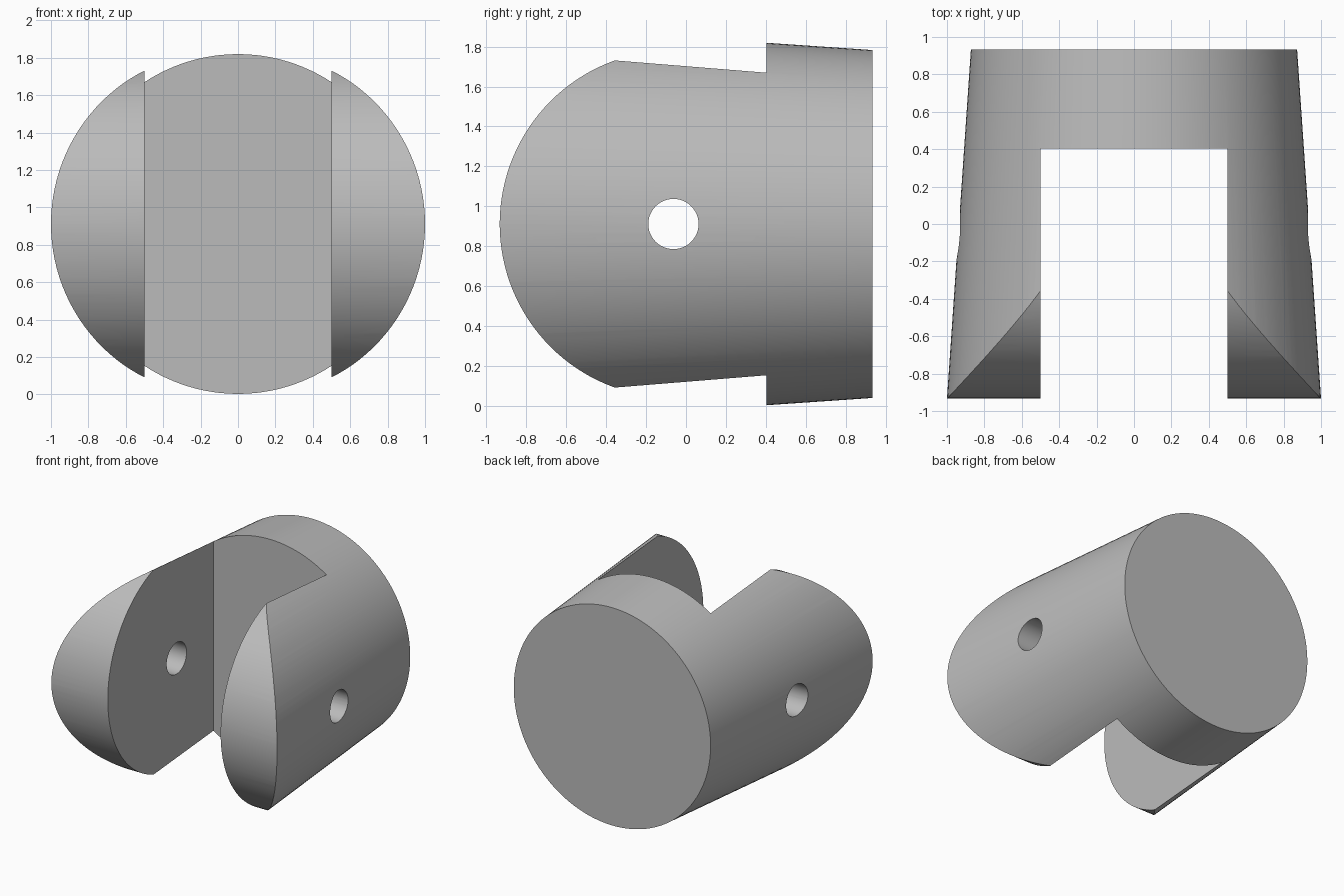
import bpy, bmesh, math
from mathutils import Matrix

if "Cube" in bpy.data.objects:
    bpy.data.objects.remove(bpy.data.objects["Cube"], do_unlink=True)

MID_Z = 0.911        # height of the cone axis
HALF_LEN = 0.934     # half length along y
FRONT_R, BACK_R = 1.0, 0.872
PIN_Y, NOSE_R = -0.063, 0.871
SLOT_HALF, SLOT_END = 0.5, 0.404

grey = bpy.data.materials.new("plain grey")
grey.use_nodes = True
colour = (0.5, 0.5, 0.5, 1)
grey.diffuse_color = colour
grey.node_tree.nodes["Principled BSDF"].inputs["Base Color"].default_value = colour


def make_object(name, bm):
    bmesh.ops.recalc_face_normals(bm, faces=bm.faces)
    mesh = bpy.data.meshes.new(name)
    bm.to_mesh(mesh)
    bm.free()
    mesh.materials.append(grey)
    obj = bpy.data.objects.new(name, mesh)
    bpy.context.collection.objects.link(obj)
    return obj


def cone(name, r1, r2, depth, axis, centre, segments):
    bm = bmesh.new()
    turn = Matrix.Rotation(math.radians(90), 4, axis)
    bmesh.ops.create_cone(bm, cap_ends=True, segments=segments, radius1=r1,
                          radius2=r2, depth=depth,
                          matrix=Matrix.Translation(centre) @ turn)
    return make_object(name, bm)


def prism(name, profile, half_width):
    """Extrude a (y, z) outline across x."""
    bm = bmesh.new()
    face = bm.faces.new([bm.verts.new((-half_width, y, z)) for y, z in profile])
    moved = bmesh.ops.extrude_face_region(bm, geom=[face])["geom"]
    bmesh.ops.translate(bm, vec=(2 * half_width, 0, 0),
                        verts=[v for v in moved if isinstance(v, bmesh.types.BMVert)])
    return make_object(name, bm)


# Tapered body, wide end to the front
body = cone("clevis_body", BACK_R, FRONT_R, 2 * HALF_LEN, "X", (0, 0, MID_Z), 128)

# Envelope that rounds the fork ends about the pin axis
steps = 64
arc = [math.pi * (0.5 + i / steps) for i in range(steps + 1)]
outline = [(PIN_Y + NOSE_R * math.cos(a), MID_Z + NOSE_R * math.sin(a)) for a in arc]
outline += [(PIN_Y, MID_Z - 1.2), (1.2, MID_Z - 1.2),
            (1.2, MID_Z + 1.2), (PIN_Y, MID_Z + 1.2)]
nose = prism("rounding_envelope", outline, 1.3)

# Slot between the fork arms
slot = prism("slot_cutter", [(-1.5, -1), (SLOT_END, -1), (SLOT_END, 3), (-1.5, 3)], SLOT_HALF)

# Pin hole through both arms
pin = cone("pin_hole_cutter", 0.126, 0.126, 3, "Y", (0, PIN_Y, MID_Z), 48)

for cutter, operation in ((slot, "DIFFERENCE"), (nose, "INTERSECT"), (pin, "DIFFERENCE")):
    mod = body.modifiers.new(cutter.name, "BOOLEAN")
    mod.object, mod.operation, mod.solver = cutter, operation, "EXACT"

# Bake the cuts, then remove the cutters
bpy.context.view_layer.objects.active = body
body.select_set(True)
for mod in list(body.modifiers):
    bpy.ops.object.modifier_apply(modifier=mod.name)
for cutter in (nose, slot, pin):
    bpy.data.objects.remove(cutter, do_unlink=True)

bpy.ops.object.select_all(action="DESELECT")
body.select_set(True)
bpy.ops.object.shade_smooth_by_angle(angle=math.radians(20))
